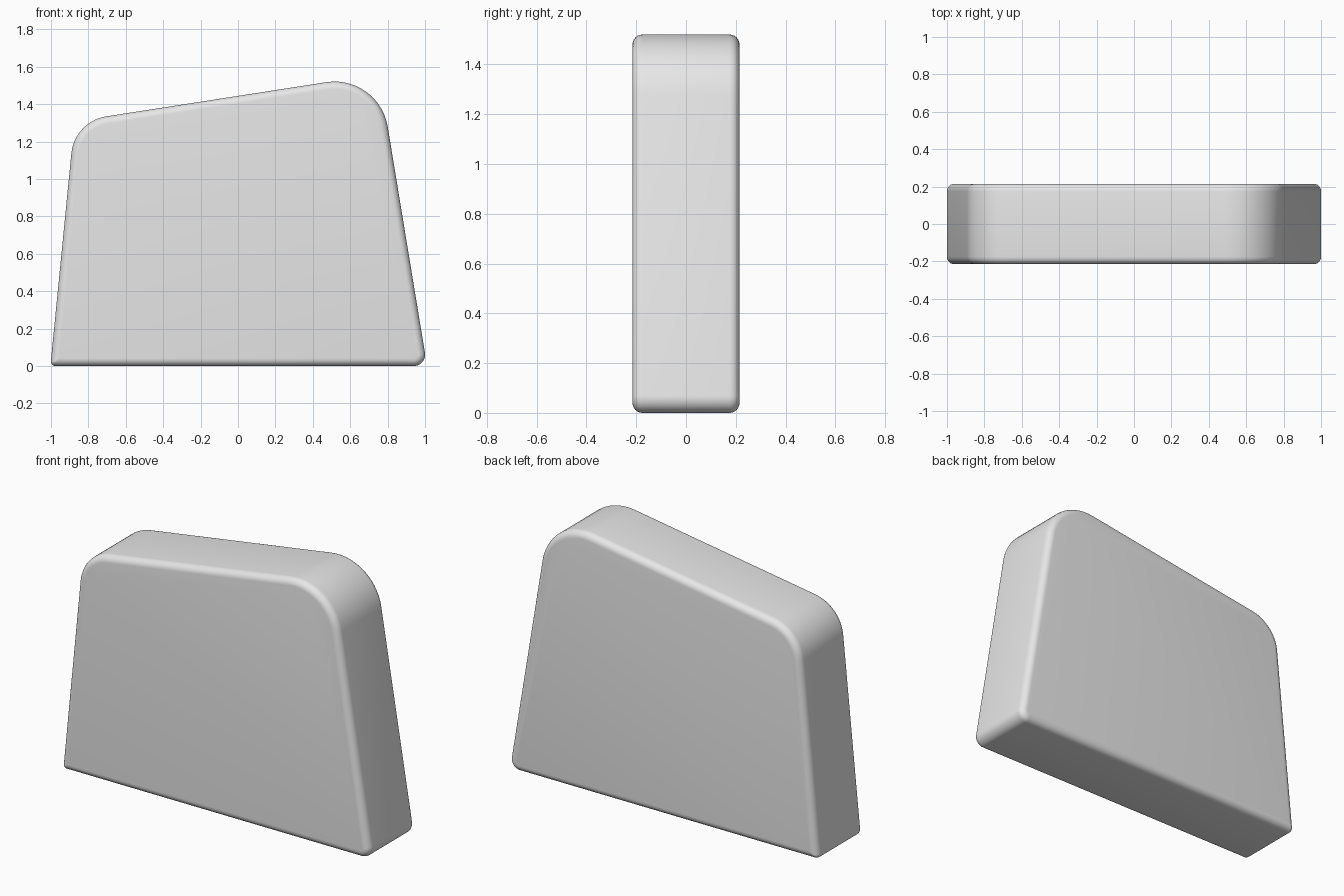
import bpy, bmesh, math
from mathutils import Vector

cube = bpy.data.objects.get("Cube")
if cube:
    bpy.data.objects.remove(cube, do_unlink=True)

HALF_DEPTH = 0.215
EDGE = 0.04          # rounding of the front and back rims
ARC_STEPS = 14
EDGE_STEPS = 6

# Side profile: corner x, corner z, corner radius (counter-clockwise)
CORNERS = [(-1.003, 0, 0.025), (1.011, 0, 0.06),
           (0.754, 1.561, 0.288), (-0.874, 1.308, 0.222)]


def rounded_outline(inset):
    """Profile points, moved inward by inset, with concentric corner arcs."""
    points = []
    for i, (x, z, radius) in enumerate(CORNERS):
        corner = Vector((x, z))
        before = (Vector(CORNERS[i - 1][:2]) - corner).normalized()
        after = (Vector(CORNERS[(i + 1) % 4][:2]) - corner).normalized()
        half = before.angle(after) / 2
        r = max(radius - inset, 0.003)
        centre = corner + (before + after).normalized() * (r + inset) / math.sin(half)
        # Outward normals of the two sides meeting here
        start = math.atan2(before.x, -before.y)
        sweep = math.pi - 2 * half
        for k in range(ARC_STEPS + 1):
            a = start + sweep * k / ARC_STEPS
            points.append(centre + r * Vector((math.cos(a), math.sin(a))))
    return points


# Rim rounding: pairs of inset and depth from front to back
rim = []
for k in range(EDGE_STEPS + 1):
    a = math.pi / 2 * k / EDGE_STEPS
    rim.append((EDGE * (1 - math.sin(a)), HALF_DEPTH - EDGE * (1 - math.cos(a))))
levels = [(d, -y) for d, y in rim] + [(d, y) for d, y in reversed(rim)]

# Body: stacked outlines bridged into a solid, capped front and back
bm = bmesh.new()
rings = [[bm.verts.new((p.x, y, p.y)) for p in rounded_outline(d)] for d, y in levels]
for near, far in zip(rings, rings[1:]):
    for i in range(len(near)):
        j = (i + 1) % len(near)
        bm.faces.new((near[i], near[j], far[j], far[i]))
bm.faces.new(rings[0])
bm.faces.new(rings[-1])
bmesh.ops.recalc_face_normals(bm, faces=bm.faces)
mesh = bpy.data.meshes.new("rounded_block")
bm.to_mesh(mesh)
bm.free()

block = bpy.data.objects.new("rounded_block", mesh)
bpy.context.collection.objects.link(block)

# Plain grey surface
grey = bpy.data.materials.new("light_grey")
grey.use_nodes = True
colour = (0.8, 0.8, 0.8, 1)
grey.diffuse_color = colour
grey.node_tree.nodes["Principled BSDF"].inputs["Base Color"].default_value = colour
mesh.materials.append(grey)

bpy.context.view_layer.objects.active = block
block.select_set(True)
bpy.ops.object.shade_smooth_by_angle(angle=math.radians(40))
